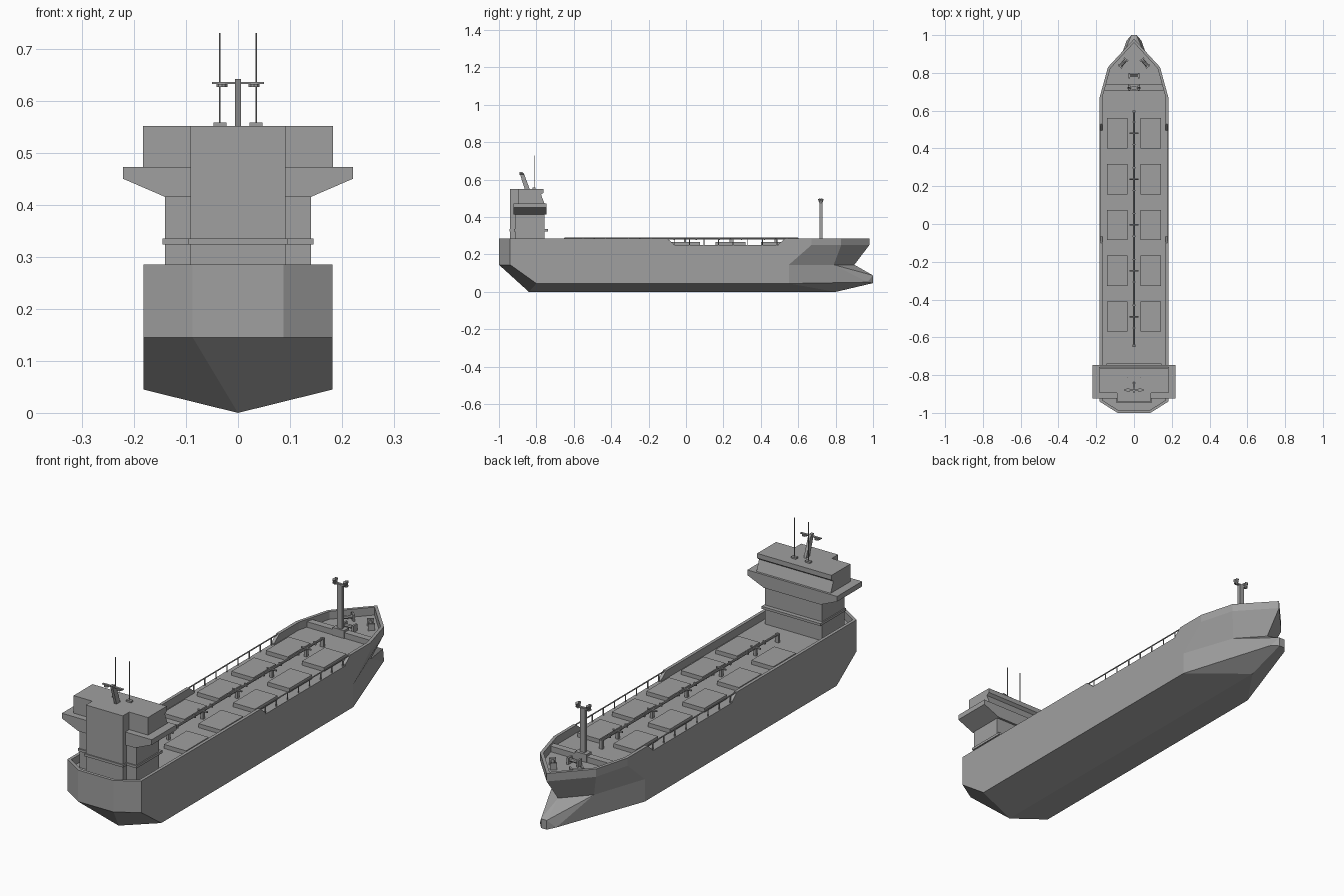
import bpy, bmesh, math
from mathutils import Vector, Matrix

if "Cube" in bpy.data.objects:
    bpy.data.objects.remove(bpy.data.objects["Cube"], do_unlink=True)

GREY = (0.35, 0.35, 0.35, 1)
mat = bpy.data.materials.new("ship_grey")
mat.use_nodes = True
mat.diffuse_color = GREY
mat.node_tree.nodes["Principled BSDF"].inputs["Base Color"].default_value = GREY

DECK, KNUCKLE, RAIL = 0.25, 0.145, 0.285


def finish(name, bm, mirror=False):
    bmesh.ops.remove_doubles(bm, verts=bm.verts, dist=1e-5)
    bmesh.ops.recalc_face_normals(bm, faces=bm.faces)
    me = bpy.data.meshes.new(name)
    bm.to_mesh(me)
    bm.free()
    me.materials.append(mat)
    ob = bpy.data.objects.new(name, me)
    bpy.context.collection.objects.link(ob)
    if mirror:
        ob.modifiers.new("mirror", "MIRROR").use_clip = True
    return ob


def box(name, x, y, z, mirror=False):
    """Box from three (low, high) ranges."""
    bm = bmesh.new()
    size = [r[1] - r[0] for r in (x, y, z)]
    mid = Vector([(r[0] + r[1]) / 2 for r in (x, y, z)])
    bmesh.ops.create_cube(bm, size=1, matrix=Matrix.Translation(mid) @ Matrix.Diagonal((*size, 1)))
    return finish(name, bm, mirror)


def rod(name, a, b, r, sides=8, mirror=False):
    a, b = Vector(a), Vector(b)
    bm = bmesh.new()
    m = Matrix.Translation((a + b) / 2) @ (b - a).to_track_quat("Z", "Y").to_matrix().to_4x4()
    bmesh.ops.create_cone(bm, cap_ends=True, segments=sides, radius1=r, radius2=r,
                          depth=(b - a).length, matrix=m)
    return finish(name, bm, mirror)


def prism(name, pts, low, high, axis, mirror=False):
    """Extrude a flat outline along one axis (0 = x, 1 = y, 2 = z)."""
    bm = bmesh.new()
    at = lambda p, h: bm.verts.new(p[:axis] + (h,) + p[axis:])
    a, b = [at(p, low) for p in pts], [at(p, high) for p in pts]
    bm.faces.new(a)
    bm.faces.new(b)
    for i in range(len(pts)):
        j = (i + 1) % len(pts)
        bm.faces.new((a[i], a[j], b[j], b[i]))
    return finish(name, bm, mirror)


# Hull: half shell with bulbous bow, mirrored
def level(pts, z):
    return [(x, y, z) for x, y in pts]

rim = [(0, -1), (0.087, -1), (0.182, -0.94), (0.182, 0.67), (0.138, 0.83), (0, 0.98)]
r0, ra, rb, rc, rd, re = level(rim, DECK)
k0, ka, kb, kc, kd, ke = level([(0, -1), (0.087, -1), (0.182, -0.94), (0.182, 0.55),
                                (0.10, 0.79), (0, 0.90)], KNUCKLE)
cb, cc = (0.182, -0.80, 0.045), (0.182, 0.55, 0.045)
aft, fore = (0, -0.84, 0), (0, 0.80, 0)
shoulder = (0.04, 0.97, 0.052)
tip_t, tip_b = (0.014, 1, 0.088), (0.014, 1, 0.047)
mid_t, mid_b = (0, 1, 0.088), (0, 1, 0.047)
bm = bmesh.new()
for f in ((k0, ka, ra, r0), (ka, kb, rb, ra), (kb, kc, rc, rb), (kc, kd, rd, rc), (kd, ke, re, rd),
          (cb, cc, kc, kb), (cc, shoulder, kd, kc), (kd, shoulder, tip_t), (kd, tip_t, ke),
          (shoulder, tip_b, tip_t), (ke, tip_t, mid_t), (tip_t, tip_b, mid_b, mid_t),
          (aft, fore, cc, cb), (fore, tip_b, shoulder, cc), (fore, mid_b, tip_b),
          (aft, cb, kb, ka), (aft, ka, k0), (r0, ra, rb, rc, rd, re)):
    bm.faces.new([bm.verts.new(p) for p in f])
finish("hull", bm, True)


# Bulwarks: thick walls on the rim, sloping down at the side openings
def bulwark(name, path, t=0.014):
    bm = bmesh.new()
    rows = []
    for i, (x, y, z) in enumerate(path):
        p = Vector((x, y))
        dirs = [(Vector(path[j + 1][:2]) - Vector(path[j][:2])).normalized()
                for j in (i - 1, i) if 0 <= j < len(path) - 1]
        ns = [Vector((-d.y, d.x)) for d in dirs]
        n = sum(ns, Vector((0, 0))).normalized()
        q = p + n * (t / n.dot(ns[0]))
        if abs(x) < 1e-6:
            q = Vector((0, y + (0.02 if y > 0 else t) * (-1 if y > 0 else 1)))
        rows.append([bm.verts.new(v) for v in ((x, y, DECK), (x, y, z), (q.x, q.y, z), (q.x, q.y, DECK))])
    for a, b in zip(rows, rows[1:]):
        for i in range(3):
            bm.faces.new((a[i], a[i + 1], b[i + 1], b[i]))
    bm.faces.new(rows[0] if path[0][0] > 0.1 else rows[-1])
    finish(name, bm, True)

OPEN_A, OPEN_B = -0.10, 0.53
bulwark("stern_bulwark", [(x, y, RAIL) for x, y in rim[:3]]
        + [(0.182, OPEN_A, RAIL), (0.182, OPEN_A + 0.035, DECK + 0.006)])
bulwark("bow_bulwark", [(0.182, OPEN_B - 0.035, DECK + 0.006), (0.182, OPEN_B, RAIL)]
        + [(x, y, RAIL) for x, y in rim[3:]])
rod("side_handrail", (0.176, OPEN_A, 0.282), (0.176, OPEN_B, 0.282), 0.003, 6, True)
for i in range(8):
    y = OPEN_A + 0.04 + i * 0.078
    rod("side_rail_post", (0.176, y, DECK), (0.176, y, 0.282), 0.0025, 6, True)

# Cargo hatches, deck pipe and its supports
for i in range(5):
    y = -0.49 + i * 0.2425
    box("cargo_hatch", (0.035, 0.143), (y - 0.08, y + 0.08), (DECK, 0.268), True)
    box("pipe_support", (-0.006, 0.006), (y - 0.006, y + 0.006), (DECK, 0.286))
    rod("pipe_valve", (-0.024, y, 0.285), (0.024, y, 0.285), 0.004)
    for s in (-1, 1):
        box("pipe_flange", (-0.007, 0.007), (y + s * 0.06 - 0.003, y + s * 0.06 + 0.003), (0.278, 0.292))
rod("deck_pipe", (0, -0.65, 0.285), (0, 0.60, 0.285), 0.005)
for y in (-0.645, 0.595):
    box("pipe_end_post", (-0.008, 0.008), (y - 0.006, y + 0.006), (DECK, 0.288))

# Forecastle breakwater, winches and foremast
box("breakwater", (-0.16, 0.16), (0.708, 0.738), (DECK, 0.275))


def winch(x, y, turn):
    parts = [rod("winch_drum", (-0.024, 0, 0.267), (0.024, 0, 0.267), 0.008)]
    for s in (-0.024, 0.024):
        parts.append(box("winch_cheek", (s - 0.004, s + 0.004), (-0.014, 0.014), (DECK, 0.28)))
    for p in parts:
        p.location = (x, y, 0)
        p.rotation_euler.z = turn

winch(0, 0.785, 0)
winch(0.058, 0.852, math.radians(-50))
winch(-0.058, 0.852, math.radians(50))
box("foremast", (-0.012, 0.012), (0.713, 0.729), (DECK, 0.48))
box("foremast_foot", (-0.028, 0.028), (0.705, 0.74), (DECK, 0.285))
box("foremast_crossbar", (-0.035, 0.035), (0.716, 0.726), (0.475, 0.482))
for y, z in ((0.712, 0.498), (0.730, 0.498)):
    rod("foremast_lamp", (0.026, 0.721, 0.475), (0.026, y, z), 0.007, 8, True)

# Deckhouse tower with walkway band and stern trunk
box("deckhouse", (-0.14, 0.14), (-0.915, -0.757), (DECK, 0.472))
box("stern_trunk", (-0.091, 0.091), (-0.94, -0.88), (DECK, 0.551))
box("walkway_band", (-0.145, 0.145), (-0.92, -0.738), (0.324, 0.335))
box("trunk_band", (-0.096, 0.096), (-0.945, -0.90), (0.324, 0.335))

# Bridge wings: tapered brackets below a wide deck
prism("bridge_wing", [(0, 0.415), (0.14, 0.415), (0.221, 0.45), (0.221, 0.473), (0, 0.473)],
      -0.923, -0.747, 1, True)

# Wheelhouse with slanted forward windows
prism("wheelhouse", [(-0.895, 0.473), (-0.757, 0.473), (-0.775, 0.52), (-0.762, 0.53),
                     (-0.762, 0.551), (-0.895, 0.551)], -0.183, 0.183, 0)

# Raked radar mast, crossbar and aerials
prism("radar_mast", [(-0.862, 0.55), (-0.836, 0.55), (-0.866, 0.632), (-0.875, 0.642), (-0.892, 0.642)],
      -0.006, 0.006, 0)
box("radar_crossbar", (-0.05, 0.05), (-0.884, -0.874), (0.632, 0.636))
rod("radar_dish", (0.031, -0.879, 0.626), (0.031, -0.879, 0.632), 0.011, 10, True)
rod("aerial", (0.035, -0.812, 0.55), (0.035, -0.812, 0.73), 0.002, 6, True)
box("aerial_foot", (0.022, 0.047), (-0.82, -0.804), (0.55, 0.558), True)
